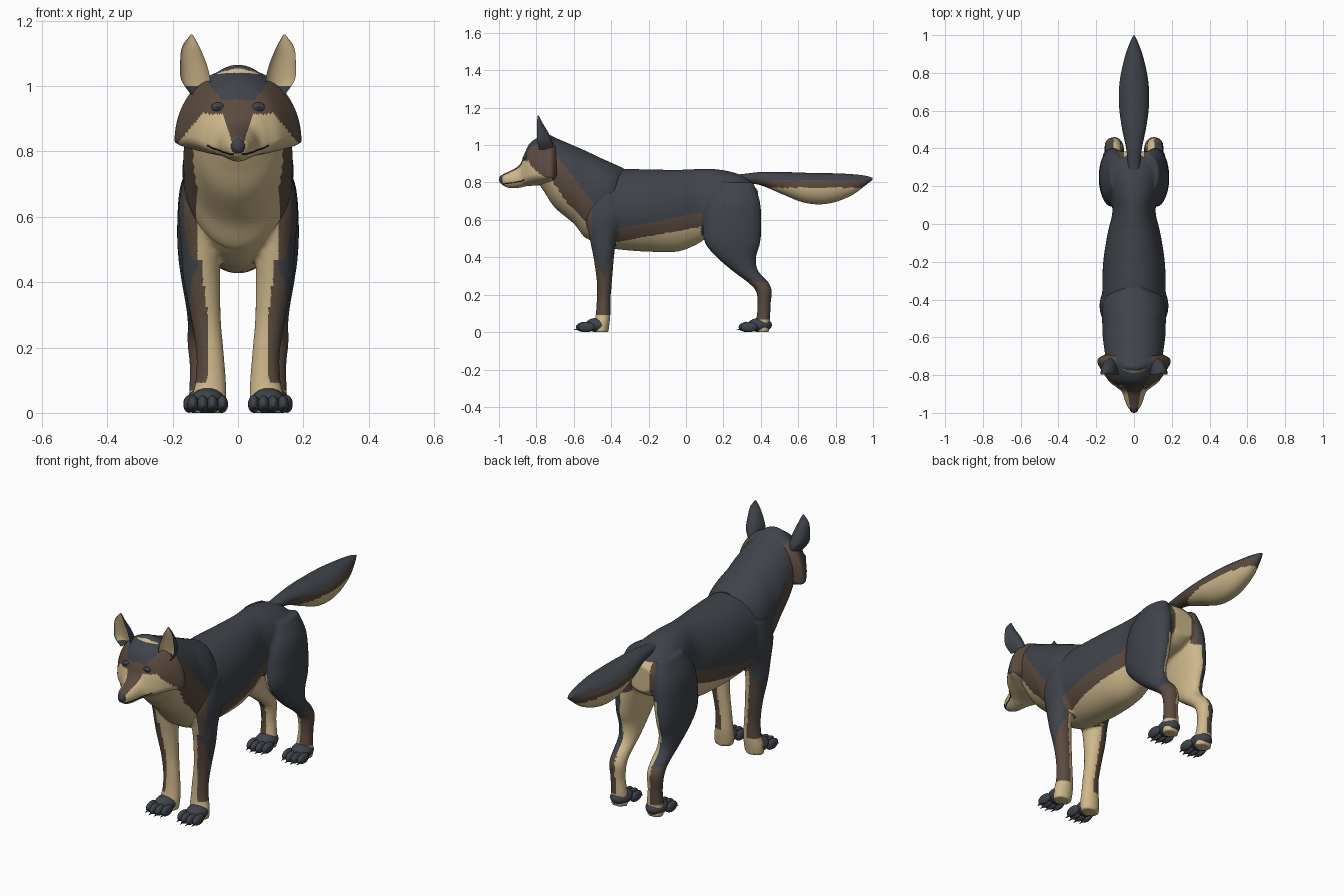
import bpy, bmesh, math
from mathutils import Vector, Matrix
from mathutils.bvhtree import BVHTree

if "Cube" in bpy.data.objects:
    bpy.data.objects.remove(bpy.data.objects["Cube"])

SLATE, BROWN, CREAM, BLACK, AMBER = range(5)
MATS = []
for mname, col in [("slate fur", (0.050, 0.058, 0.070)), ("brown fur", (0.105, 0.070, 0.050)),
                   ("cream fur", (0.62, 0.48, 0.26)), ("black", (0.010, 0.011, 0.014)),
                   ("amber", (0.35, 0.20, 0.06))]:
    m = bpy.data.materials.new(mname)
    m.diffuse_color = (*col, 1)
    m.use_nodes = True
    m.node_tree.nodes["Principled BSDF"].inputs["Base Color"].default_value = m.diffuse_color
    MATS.append(m)


def spline(rows, sub):
    """Smoothly interpolate rows of numbers (Catmull-Rom)."""
    out = []
    for i in range(len(rows) - 1):
        a, b, c, d = rows[max(i - 1, 0)], rows[i], rows[i + 1], rows[min(i + 2, len(rows) - 1)]
        for k in range(sub):
            t = k / sub
            out.append([0.5 * (2 * q + (r - p) * t + (2 * p - 5 * q + 4 * r - s) * t * t
                               + (3 * q - p - 3 * r + s) * t ** 3) for p, q, r, s in zip(a, b, c, d)])
    return out + [list(rows[-1])]


def trunk_ring(row, a):      # row: y, top, widest height, bottom, half width
    y, top, wide, bot, w = row
    s = math.sin(a)
    return Vector((w * math.cos(a), y, wide + (top - wide if s > 0 else wide - bot) * s))


def limb_ring(row, a):       # row: z, front, back, inner, outer
    z, y0, y1, x0, x1 = row
    return Vector(((x0 + x1) / 2 + (x1 - x0) / 2 * math.cos(a), (y0 + y1) / 2 + (y1 - y0) / 2 * math.sin(a), z))


def ear_ring(row, a):        # crescent section, hollow at the front
    z, y0, y1, x0, x1 = row
    s = math.sin(a)
    return Vector(((x0 + x1) / 2 + (x1 - x0) / 2 * math.cos(a), y0 + (y1 - y0) * (s if s > 0 else -0.45 * s), z))


def loft(bm, rows, ring, side=1, n=48, sub=8):
    rings = []
    for row in spline(rows, sub):
        pts = [ring(row, 2 * math.pi * k / n) for k in range(n)]
        rings.append([bm.verts.new((p.x * side, p.y, p.z)) for p in pts])
    for r, q in zip(rings, rings[1:]):
        for k in range(n):
            bm.faces.new((r[k], r[(k + 1) % n], q[(k + 1) % n], q[k]))
    bm.faces.new(rings[0])
    bm.faces.new(rings[-1])


def ball(bm, c, r, mat, seg=20):
    vs = bmesh.ops.create_uvsphere(bm, u_segments=seg, v_segments=seg // 2, radius=1,
                                   matrix=Matrix.Translation(c) @ Matrix.Diagonal((*r, 1)))["verts"]
    for f in {f for v in vs for f in v.link_faces}:
        f.material_index = mat


def finish(ob, rule=None):
    me = ob.data
    me.materials.clear()
    for m in MATS:
        me.materials.append(m)
    for p in me.polygons:
        p.use_smooth = True
        if rule:
            p.material_index = rule(p.center, p.normal)
    me.set_sharp_from_angle(angle=math.radians(55))


def make(name, bm, rule=None, voxel=0):
    bmesh.ops.recalc_face_normals(bm, faces=bm.faces[:])
    me = bpy.data.meshes.new(name)
    bm.to_mesh(me)
    bm.free()
    ob = bpy.data.objects.new(name, me)
    bpy.context.collection.objects.link(ob)
    if voxel:                # fuse overlapping lofts into one skin
        rm = ob.modifiers.new("fuse", 'REMESH')
        rm.mode = 'VOXEL'
        rm.voxel_size = voxel
        sm = ob.modifiers.new("soften", 'SMOOTH')
        sm.factor, sm.iterations = 0.5, 5
        dg = bpy.context.evaluated_depsgraph_get()
        fused = bpy.data.meshes.new_from_object(ob.evaluated_get(dg))
        ob.modifiers.clear()
        ob.data = fused
    finish(ob, rule)
    return ob


# Torso and four legs
TORSO = [(-.60, .74, .66, .59, .06), (-.55, .82, .67, .52, .13), (-.46, .86, .66, .46, .165),
         (-.34, .872, .65, .44, .168), (-.2, .87, .65, .43, .163), (-.05, .868, .66, .43, .14),
         (.06, .872, .68, .47, .115), (.15, .872, .7, .53, .125), (.25, .855, .7, .56, .14),
         (.33, .82, .7, .58, .13), (.385, .755, .69, .62, .08)]
FRONT_LEG = [(.74, -.51, -.34, .06, .165), (.62, -.535, -.33, .06, .182), (.5, -.515, -.37, .055, .174),
             (.4, -.495, -.385, .055, .166), (.28, -.478, -.395, .052, .142), (.18, -.477, -.403, .043, .128),
             (.1, -.482, -.404, .037, .13), (.05, -.49, -.408, .035, .14), (0, -.49, -.415, .04, .14)]
HIND_LEG = [(.8, .17, .36, .05, .13), (.7, .11, .395, .03, .175), (.58, .092, .403, .04, .186),
            (.48, .10, .397, .055, .183), (.4, .165, .375, .065, .172), (.33, .245, .385, .067, .16),
            (.27, .325, .438, .068, .154), (.22, .373, .458, .068, .155), (.14, .383, .452, .072, .148),
            (.06, .375, .45, .063, .15), (0, .375, .445, .063, .15)]


def body_rule(c, n):
    ax, y, z = abs(c.x), c.y, c.z
    out = n.x * (1 if c.x > 0 else -1)
    if y > .08:                                        # hindquarters
        if z < .07 or (z < .6 and out < -.15) or (z < .62 and ax < .06):
            return CREAM
        if y > .3 and n.y > .4 and .4 < z < .78 and ax < .085:
            return CREAM if ax < .055 else BROWN
        return SLATE if z > .27 and (ax > .1 or z > .5 or n.y < .6) else BROWN
    if y < -.5 and z > .47:                            # chest
        return CREAM if ax < .125 else (SLATE if z > .72 else BROWN)
    if y < -.375 and z < .6:                           # front legs
        if z < .09 or out < -.1 or ax < .06 or (n.y < -.25 and ax < .095):
            return CREAM
        return SLATE if z > .29 + 2.5 * abs(y + .44) and out > .2 else BROWN
    if z > .555 + .2 * (y + .35):                      # flanks and belly
        return SLATE
    return BROWN if z > .485 + .18 * (y + .35) else CREAM


bm = bmesh.new()
loft(bm, TORSO, trunk_ring)
for side in (1, -1):
    loft(bm, FRONT_LEG, limb_ring, side)
    loft(bm, HIND_LEG, limb_ring, side)
make("torso_and_legs", bm, body_rule, voxel=.008)


# Neck mane
def neck_rule(c, n):
    if c.z > .72 + (-.52 - c.y) * 1.29:
        return SLATE
    low = c.z < .53 + (-.53 - c.y) * 1.5
    return CREAM if low or abs(c.x) < .125 else BROWN


bm = bmesh.new()
loft(bm, [(-.79, 1.04, .92, .80, .09), (-.755, 1.065, .9, .745, .125), (-.7, 1.04, .87, .665, .15),
          (-.6, .997, .8, .58, .165), (-.53, .966, .75, .5, .168), (-.45, .928, .74, .52, .168),
          (-.38, .897, .74, .6, .145), (-.335, .877, .81, .75, .07)], trunk_ring, n=72, sub=10)
make("neck_mane", bm, neck_rule)


# Head with cheek ruff
def head_rule(c, n):
    ax, z = abs(c.x), c.z
    if z > .958 + 1.3 * max(0, ax - .05):
        return SLATE
    if n.y > .3 or z > .915 - 1.2 * max(0, ax - .11):
        return BROWN
    return BROWN if z > .832 and ax < .022 + .3 * max(0, z - .84) else CREAM


bm = bmesh.new()
loft(bm, [(-.988, .835, .818, .795, .012), (-.975, .846, .815, .782, .030), (-.94, .862, .815, .770, .046),
          (-.89, .894, .82, .772, .064), (-.865, .95, .83, .778, .092), (-.835, 1.01, .842, .782, .13),
          (-.78, 1.045, .845, .785, .168), (-.735, 1.055, .835, .795, .193), (-.705, 1.04, .835, .805, .18),
          (-.67, 1.0, .87, .82, .10)], trunk_ring, n=96, sub=12)
tree = BVHTree.FromBMesh(bm)
make("head", bm, head_rule)

# Nose
bm = bmesh.new()
ball(bm, (0, -.981, .816), (.022, .019, .024), BLACK)
make("nose", bm)

# Tail
bm = bmesh.new()
loft(bm, [(.22, .84, .83, .81, .02), (.3, .845, .825, .8, .03), (.4, .856, .82, .785, .042),
          (.52, .856, .8, .735, .066), (.64, .852, .785, .69, .08), (.76, .85, .785, .687, .075),
          (.88, .845, .79, .728, .05), (.96, .836, .81, .785, .022), (.998, .825, .82, .815, .004)], trunk_ring)
make("tail", bm, lambda c, n: SLATE if c.z > .81 or c.y > .975 else BROWN if c.z > .772 else CREAM)

for side, tag in ((1, "left"), (-1, "right")):
    # Ears
    bm = bmesh.new()
    loft(bm, [(.975, -.785, -.71, .09, .145), (1.02, -.795, -.715, .085, .174), (1.07, -.797, -.738, .097, .177),
              (1.12, -.797, -.768, .118, .171), (1.158, -.793, -.787, .139, .144)], ear_ring, side, n=40)
    make("ear_" + tag, bm, lambda c, n: CREAM if n.y < -.15 and c.z > 1.0 else SLATE)

    # Eyes: rim, iris and pupil set on the face
    hit = tree.ray_cast(Vector((.062 * side, -1.2, .936)), Vector((0, 1, 0)))[0] or Vector((.062 * side, -.86, .936))
    bm = bmesh.new()
    ball(bm, hit, (.020, .010, .014), BLACK)
    ball(bm, hit, (.014, .0125, .0105), AMBER)
    ball(bm, hit, (.006, .0145, .006), BLACK)
    make("eye_" + tag, bm)

    # Mouth line
    cu = bpy.data.curves.new("mouth_line_" + tag, 'CURVE')
    cu.dimensions = '3D'
    cu.bevel_depth = .0025
    sp = cu.splines.new('POLY')
    path = spline([(.01, -.98, .793), (.05, -.955, .79), (.07, -.92, .792), (.08, -.89, .8), (.10, -.868, .815)], 5)
    sp.points.add(len(path) - 1)
    for pt, (x, y, z) in zip(sp.points, path):
        p = tree.find_nearest(Vector((x * side, y, z)))[0]
        pt.co = (*p, 1)
    cu.materials.append(MATS[BLACK])
    bpy.context.collection.objects.link(bpy.data.objects.new("mouth_line_" + tag, cu))

    # Paws: pad, four toes and claws
    for pname, cx, dy in (("front_paw_", .093, 0), ("hind_paw_", .105, .87)):
        bm = bmesh.new()
        ball(bm, (cx * side, -.475 + dy, .038), (.052, .065, .038), CREAM)
        for i in range(4):
            x = (cx + (i - 1.5) * .030) * side
            y = -.532 + dy - (.012 if i in (1, 2) else 0)
            ball(bm, (x, y, .027), (.0175, .045, .027), CREAM)
            claw = bmesh.ops.create_cone(bm, cap_ends=True, segments=8, radius1=.007, radius2=.001, depth=.034,
                                         matrix=Matrix.Translation((x, y - .040, .014))
                                         @ Matrix.Rotation(math.radians(98), 4, 'X'))["verts"]
            for f in {f for v in claw for f in v.link_faces}:
                f.material_index = BLACK
        make(pname + tag, bm)
